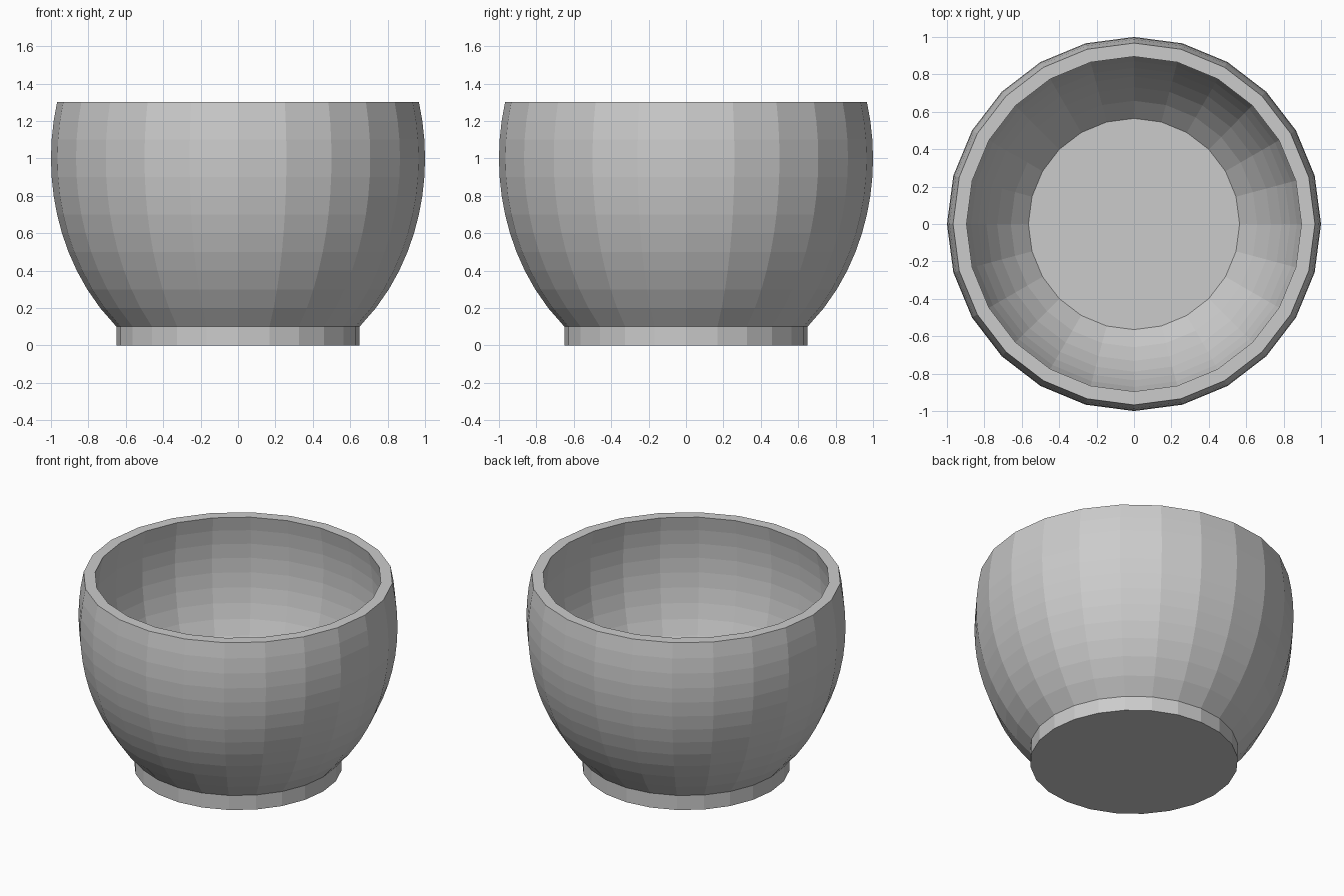
import bpy
import bmesh
from math import sqrt, sin, cos, pi

SIDES = 24
FOOT_RADIUS, FOOT_HEIGHT = 0.65, 0.1
RIM_HEIGHT, BELLY_HEIGHT = 1.3, 1.0
ROWS = 12

cube = bpy.data.objects.get("Cube")
if cube:
    bpy.data.objects.remove(cube, do_unlink=True)

# Plain grey for the whole bowl
grey = bpy.data.materials.new("plain grey")
grey.use_nodes = True
colour = (0.6, 0.6, 0.6, 1)
grey.diffuse_color = colour
grey.node_tree.nodes["Principled BSDF"].inputs["Base Color"].default_value = colour


def wall(radius, half_height, low):
    """Elliptical wall profile from the height low up to the rim."""
    heights = [low + (RIM_HEIGHT - low) * i / ROWS for i in range(ROWS + 1)]
    return [(radius * sqrt(1 - ((z - BELLY_HEIGHT) / half_height) ** 2), z)
            for z in heights]


def lathe(name, profile):
    """Turn a profile into a closed faceted solid with flat end caps."""
    bm = bmesh.new()
    rings = [[bm.verts.new((r * cos(2 * pi * i / SIDES), r * sin(2 * pi * i / SIDES), z))
              for i in range(SIDES)] for r, z in profile]
    for a, b in zip(rings, rings[1:]):
        for i in range(SIDES):
            j = (i + 1) % SIDES
            bm.faces.new((a[i], a[j], b[j], b[i]))
    bm.faces.new(rings[0][::-1])
    bm.faces.new(rings[-1])
    bmesh.ops.recalc_face_normals(bm, faces=bm.faces)
    mesh = bpy.data.meshes.new(name)
    bm.to_mesh(mesh)
    bm.free()
    mesh.materials.append(grey)
    obj = bpy.data.objects.new(name, mesh)
    bpy.context.collection.objects.link(obj)
    return obj


# Foot, outer wall, rim, inner wall and floor in one turned profile
outer = wall(1.0, 1.184, FOOT_HEIGHT)
inner = wall(0.93, 1.11, 0.118)
lathe("bowl", [(FOOT_RADIUS, 0), (FOOT_RADIUS, FOOT_HEIGHT)] + outer[1:] + inner[::-1])
